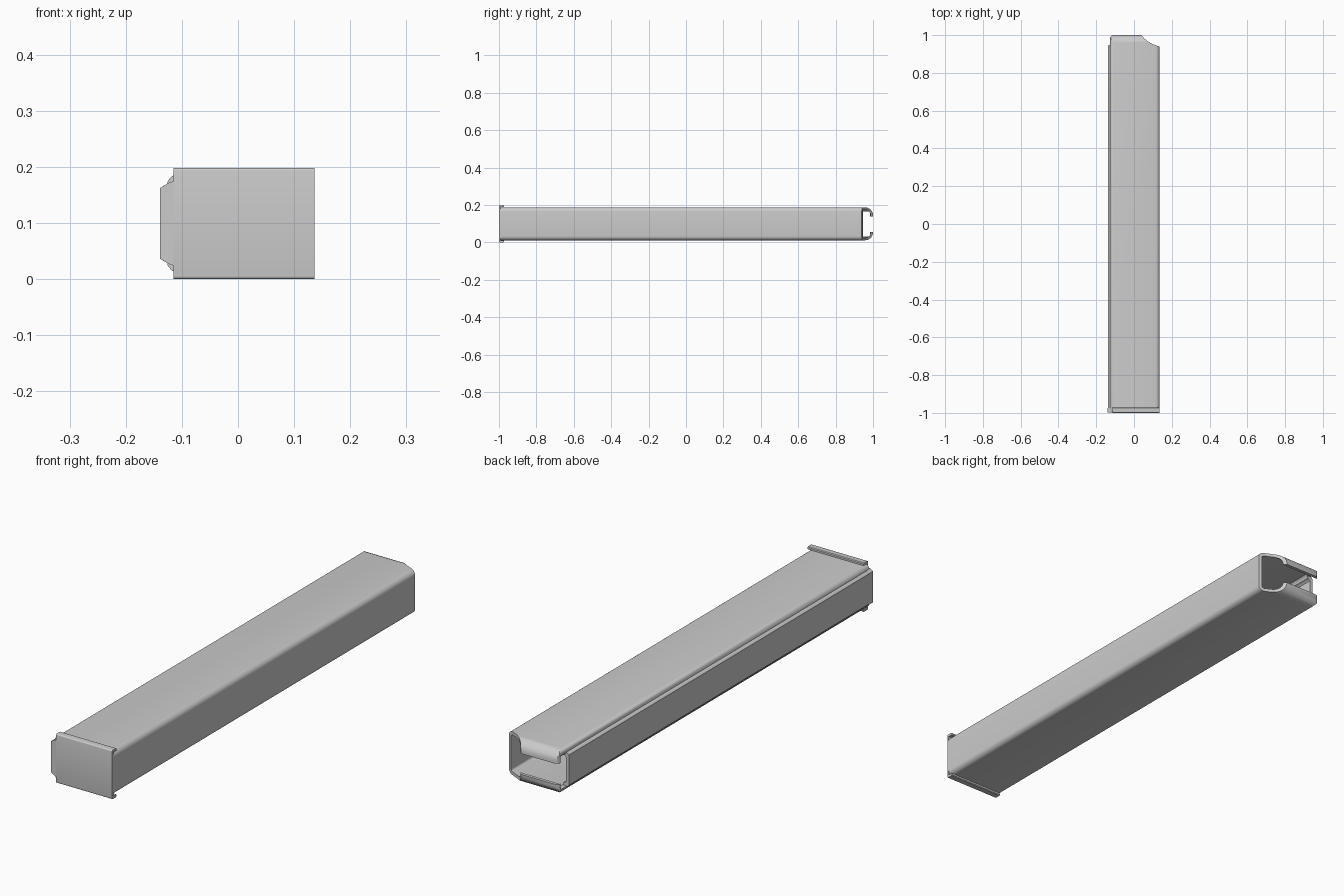
import bpy, bmesh
from math import sin, cos, pi, radians
from mathutils import Vector

if "Cube" in bpy.data.objects:
    bpy.data.objects.remove(bpy.data.objects["Cube"])

ZC = 0.099  # mid height of the part


def prism(name, pts, lo, hi, axis):
    """Extrude a closed 2D profile along an axis (points are in the other two axes)."""
    def place(p, t):
        return {'x': (t, p[0], p[1]), 'y': (p[0], t, p[1]), 'z': (p[0], p[1], t)}[axis]
    bm = bmesh.new()
    face = bm.faces.new([bm.verts.new(place(p, lo)) for p in pts])
    res = bmesh.ops.extrude_face_region(bm, geom=[face])
    vs = [g for g in res['geom'] if isinstance(g, bmesh.types.BMVert)]
    bmesh.ops.translate(bm, verts=vs, vec=Vector(place((0, 0), hi - lo)))
    bmesh.ops.recalc_face_normals(bm, faces=bm.faces)
    me = bpy.data.meshes.new(name)
    bm.to_mesh(me)
    bm.free()
    ob = bpy.data.objects.new(name, me)
    bpy.context.collection.objects.link(ob)
    return ob


def boolean(ob, cutter, op='DIFFERENCE'):
    """Apply a boolean and discard the cutter."""
    m = ob.modifiers.new('cut', 'BOOLEAN')
    m.object, m.operation, m.solver = cutter, op, 'EXACT'
    bpy.context.view_layer.objects.active = ob
    bpy.ops.object.modifier_apply(modifier=m.name)
    bpy.data.objects.remove(cutter)


def smooth(ob):
    bpy.ops.object.select_all(action='DESELECT')
    ob.select_set(True)
    bpy.context.view_layer.objects.active = ob
    bpy.ops.object.shade_smooth_by_angle(angle=radians(35))


def arc(cx, cy, r, a0, a1, n=6):
    return [(cx + r * cos(radians(a0 + (a1 - a0) * i / n)),
             cy + r * sin(radians(a0 + (a1 - a0) * i / n))) for i in range(n + 1)]


def tube_section(t):
    """Rounded box with a narrower stepped spine on the left, inset by t."""
    h, r = 0.088 - t, 0.022 - t
    half = arc(0.136 - t - r, h - r, r, 0, 90)
    half += [(-0.108, h), (-0.118 + t, h - 0.004), (-0.125 + t, h - 0.012),
             (-0.126 + t, h - 0.019), (-0.133 + t, h - 0.021), (-0.138 + t, h - 0.027)]
    return [(x, ZC + z) for x, z in half] + [(x, ZC - z) for x, z in reversed(half)]


def lip_section(t, y0):
    """Side outline with both far corners rolled over, inset by t."""
    h, r = 0.1 if t == 0 else 0.088 - t, 0.042 - t
    end = arc(1 - t - r, 0.088 - t - r, r, 90, 0)
    half = [(y0, 0.088 - t)] + end
    return [(y, ZC + z) for y, z in half] + [(y, ZC - z) for y, z in reversed(half)]


WALL = 0.013

# Hollow tube body with rolled-over lips at the far end
body = prism('tube_body', tube_section(0), -0.994, 1.0, 'y')
boolean(body, prism('end_roll', lip_section(0, -1.1), -0.3, 0.3, 'x'), 'INTERSECT')
core = prism('core', tube_section(WALL), -0.98, 1.0, 'y')
boolean(core, prism('core_roll', lip_section(WALL, -1.1), -0.3, 0.3, 'x'), 'INTERSECT')
boolean(body, core)

# Swept cut that lowers the right wall and shortens the lips
sweep = [(0.04, 1.05), (0.04, 1.0), (0.052, 0.985), (0.07, 0.969), (0.09, 0.957),
         (0.112, 0.947), (0.137, 0.939), (0.2, 0.93), (0.2, 1.05)]
boolean(body, prism('sweep_cut', sweep, -0.1, 0.3, 'z'))

# Slot between the lips
slot = [(-0.3, 0.055), (0.3, 0.055), (0.3, 0.139), (-0.3, 0.139)]
boolean(body, prism('slot_cut', slot, 0.968, 1.1, 'y'))

# Open the left wall below the lips, and trim the spine and lip corner
boolean(body, prism('wall_cut', [(-0.3, 0.032), (-0.105, 0.032), (-0.105, 0.166), (-0.3, 0.166)],
                    0.946, 0.984, 'y'))
trim = [(-0.3, 0.947), (-0.1275, 0.947), (-0.1275, 0.98)] + arc(-0.1075, 0.98, 0.02, 180, 90)
trim += [(-0.1075, 1.1), (-0.3, 1.1)]
boolean(body, prism('corner_cut', trim, -0.1, 0.3, 'z'))
smooth(body)

# Base plate: shallow channel with flanges hugging the tube
top = [(-0.972, 0.089), (-0.972, 0.096), (-0.975, 0.099)] + arc(-0.995, 0.094, 0.005, 90, 180, 4)
inner = [(-0.992, 0.089)]
half = inner + top
plate_pts = [(y, ZC + z) for y, z in half] + [(y, ZC - z) for y, z in reversed(half)]
plate = prism('base_plate', plate_pts, -0.115, 0.136, 'x')
smooth(plate)

# Base tab folded over the spine
tab_pts = [(-0.11, 0.022), (-0.124, 0.027), (-0.139, 0.036), (-0.139, 0.162),
           (-0.124, 0.171), (-0.11, 0.176)]
tab = prism('base_tab', tab_pts, -0.998, -0.973, 'y')
smooth(tab)
